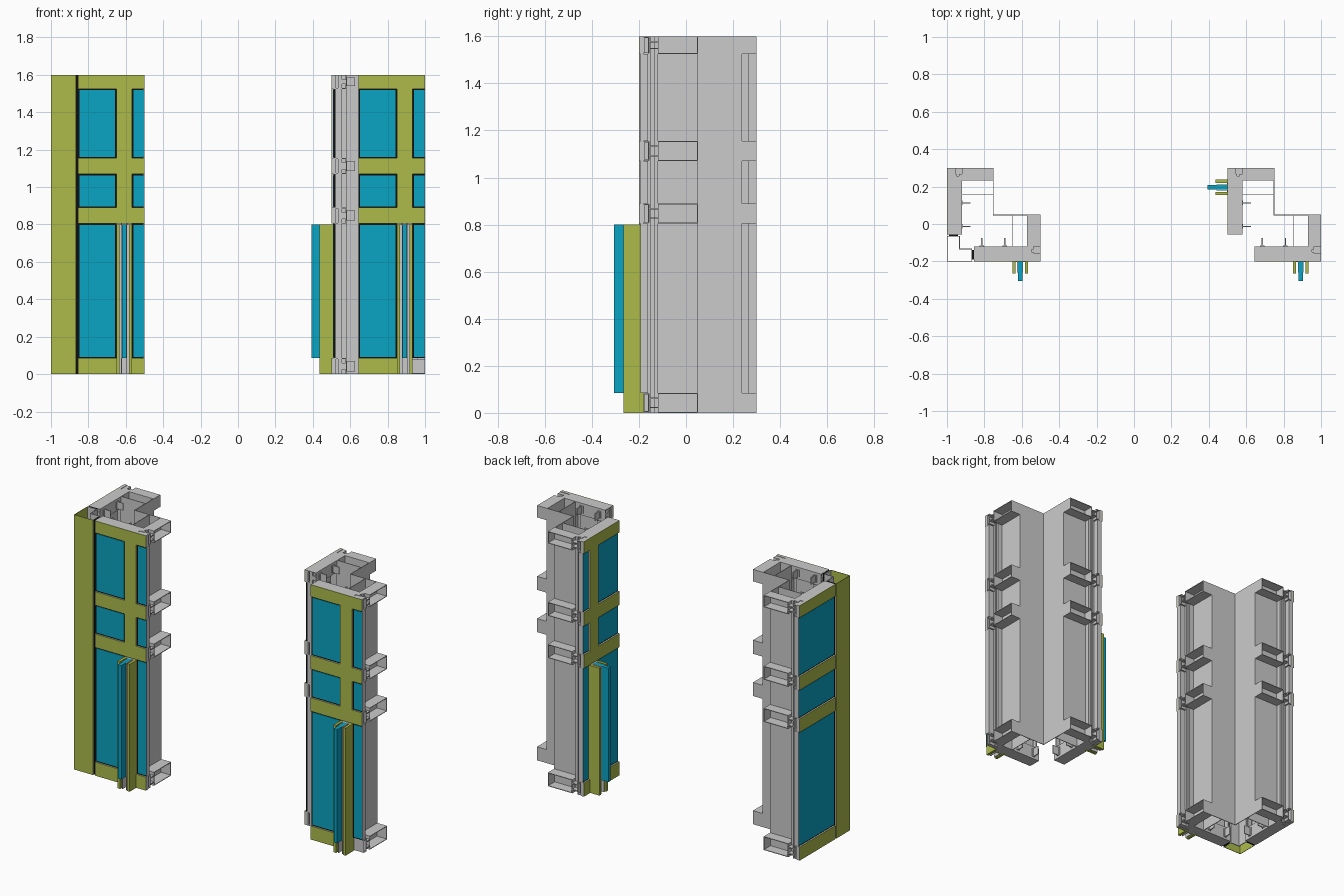
import bpy, bmesh
from mathutils import Vector

if "Cube" in bpy.data.objects:
    bpy.data.objects.remove(bpy.data.objects["Cube"])

def mat(name, col):
    m = bpy.data.materials.new(name)
    m.diffuse_color = (*col, 1)
    m.use_nodes = True
    m.node_tree.nodes["Principled BSDF"].inputs["Base Color"].default_value = m.diffuse_color
    return m

GREEN = mat("green_cladding", (0.42, 0.50, 0.07))
CYAN = mat("cyan_glass", (0.003, 0.37, 0.55))
BLACK = mat("black_gasket", (0.005, 0.005, 0.005))

H = 1.6
D = 0.25          # full depth of a wall, outer face to inner lining
T = 0.004         # sheet thickness
SKIN = 0.003      # visible cap skin
RAILS = [(0, .085), (.805, .89), (1.07, 1.155), (1.525, H)]
BAYS = [(.085, .805), (.89, 1.07), (1.155, 1.525)]


def build(name, boxes, material=None):
    """One object from boxes (x0, x1, y0, y1, z0, z1)."""
    bm = bmesh.new()
    for x0, x1, y0, y1, z0, z1 in boxes:
        r = bmesh.ops.create_cube(bm, size=1)
        for v in r["verts"]:
            v.co = Vector(((x0 + x1) / 2 + v.co.x * (x1 - x0),
                           (y0 + y1) / 2 + v.co.y * (y1 - y0),
                           (z0 + z1) / 2 + v.co.z * (z1 - z0)))
    me = bpy.data.meshes.new(name)
    bm.to_mesh(me)
    bm.free()
    ob = bpy.data.objects.new(name, me)
    bpy.context.collection.objects.link(ob)
    if material:
        me.materials.append(material)
    return ob


def channel(u0, u1, v0, v1, z0, z1):
    """Thin-walled tube running along u, open at both ends."""
    return [(u0, u1, v0, v1, z0, z0 + T), (u0, u1, v0, v1, z1 - T, z1),
            (u0, u1, v0, v0 + T, z0, z1), (u0, u1, v1 - T, v1, z0, z1)]


def wing(name, side, origin, u0, m0, m1, u1, capped=True, fin=True, end_foot=True):
    """Wall wing: u runs along the wall, v is depth from its outer face."""
    def put(part, boxes, material=None):
        if side:    # wall facing -x: u -> y, v -> x
            boxes = [(origin + c, origin + d, a, b, e, f) for a, b, c, d, e, f in boxes]
        else:       # wall facing -y: u -> x, v -> y
            boxes = [(a, b, origin + c, origin + d, e, f) for a, b, c, d, e, f in boxes]
        return build(name + "_" + part, boxes, material)

    # green cover caps
    caps = []
    for i, (a, b) in enumerate(RAILS):
        stop = m0 if (i == 0 and fin) else u1
        caps.append((u0, stop, a, b))
        if stop == m0 and end_foot:
            caps.append((m1, u1, a, b))
    if capped:
        caps += [(m0, m1, a, b) for a, b in (BAYS[1:] if fin else BAYS)]
    put("cover_caps", [(p, q, 0, SKIN, a, b) for p, q, a, b in caps], GREEN)
    put("cap_backs", [(p, q, SKIN, .02, a, b) for p, q, a, b in caps])

    # panes, gaskets and inner panes
    cells = [(u0, m0), (m1, u1)] if capped else [(u0, u1)]
    gaskets, panes, backs = [], [], []
    for a, b in cells:
        last = b == u1
        for z0, z1 in BAYS:
            g = .007
            gaskets.append((a, b - .004 if last else b, .01, .022, z0, z1))
            panes.append((a + g, b - .002 if last else b - g, .007, .015, z0 + g, z1 - g))
            backs.append((a, b, .022, .038, z0, z1))
            if last:
                backs.append((b - .002, b, .007, .022, z0, z1))
    put("gaskets", gaskets, BLACK)
    put("glass_panes", panes, CYAN)
    put("inner_panes", backs)

    # stepped profile along the outer side of the mullion
    put("end_profile", [(m1, m1 + .03, .038, .05, 0, H), (m1, m1 + .02, .05, .065, 0, H),
                        (m1, m1 + .03, .065, .08, 0, H)])

    # rails behind the caps, with deep stubs past the mullion
    rails, stubs = [], []
    for a, b in RAILS:
        rails += channel(u0, m1, .02, .08, a, b)
        rails.append((u0, m1, .05, .08, a + .025, b - .025))
        stubs += channel(m1, u1, .08, D, a, b)
        stubs += channel(m1, u1, .02, .045, a + .003, b - .003)
        stubs += [(m1, u1, .045, .08, a + .02, a + .026),
                  (m1, u1, .045, .08, b - .026, b - .02)]
    put("rails", rails)
    put("rail_stubs", stubs)

    # jamb at the corner end
    put("jamb", [(u0, u0 + .008, .035, .05, 0, H), (u0, u0 + .02, .05, .055, 0, H),
                 (u0 + .012, u0 + .02, .055, .08, 0, H)])

    # hollow mullion
    put("mullion", [(m0, m0 + T, .08, D, 0, H), (m1 - T, m1, .022, D, 0, H),
                    (m0, m1, .076, .08, 0, H), (m0 + .025, m0 + .031, .02, .08, 0, H),
                    (m1 - .031, m1 - .025, .02, .08, 0, H)])

    # brackets inside
    brackets = []
    for f in (.2, .8):
        u = u0 + (m0 - u0) * f
        for a, b in RAILS:
            brackets.append((u - .003, u + .003, .08, .125, a + .015, b - .015))
            brackets.append((u - .012, u + .012, .08, .084, a + .015, b - .015))
    put("brackets", brackets)

    # projecting fin with two green clamps
    if fin:
        c = (m0 + m1) / 2
        put("fin", [(c - .012, c + .012, -.106, .0, .085, .8)], CYAN)
        put("fin_clamps", [(m0, m0 + .017, -.065, .02, 0, .8),
                           (m1 - .017, m1, -.065, .02, 0, .8)], GREEN)
        put("fin_base", [(m0 + .017, m1 - .017, -.004, .02, 0, .8),
                         (c - .016, c - .012, -.06, 0, 0, .8),
                         (c + .012, c + .016, -.06, 0, 0, .8)])


def lining(name, x, x_end, y, y_end):
    """Full-height L-shaped inner lining."""
    build(name, [(x, x_end, y - T, y, 0, H), (x - T, x, y - T, y_end, 0, H)])


# left unit: closed outer corner, fin on the front only
wing("left_front", False, -.2, -.855, -.65, -.567, -.5)
wing("left_side", True, -1.0, -.055, .155, .237, .3, capped=False, fin=False)
lining("left_lining", -.75, -.567, .05, .237)
build("left_corner_cladding", [(-1, -.867, -.2, -.2 + SKIN, 0, H),
                               (-1, -1 + SKIN, -.2, -.065, 0, H)], GREEN)
build("left_corner_returns", [(-.87, -.867, -.197, -.13, 0, H),
                              (-.997, -.93, -.068, -.065, 0, H)])
build("left_corner_gaskets", [(-.867, -.855, -.19, -.14, 0, H),
                              (-.99, -.94, -.065, -.055, 0, H)], BLACK)
build("left_corner_post", [(-.93, -.867, -.135, -.13, 0, H), (-.935, -.93, -.135, -.065, 0, H)])

# right unit: open corner, fins on both walls
wing("right_front", False, -.2, .645, .85, .933, 1.0, end_foot=False)
wing("right_side", True, .5, -.055, .155, .237, .3)
lining("right_lining", .75, .933, .05, .237)
